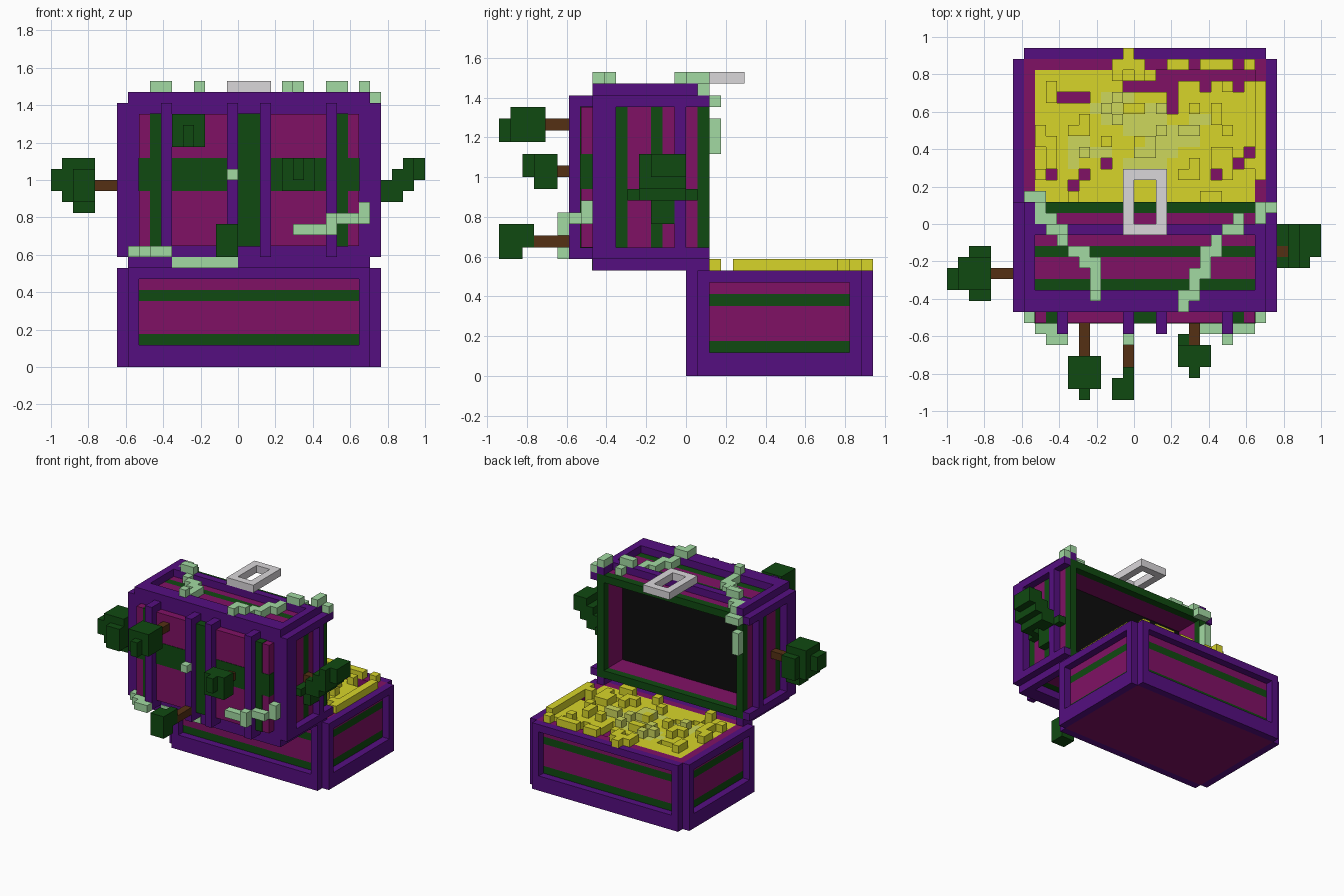
import bpy, bmesh, random
from mathutils import Matrix, Vector

if "Cube" in bpy.data.objects:
    bpy.data.objects.remove(bpy.data.objects["Cube"])

V = 1 / 17  # size of one block
random.seed(4)


def material(name, r, g, b):
    col = (r, g, b, 1)
    m = bpy.data.materials.new(name)
    m.use_nodes = True
    m.diffuse_color = col
    bsdf = m.node_tree.nodes["Principled BSDF"]
    bsdf.inputs["Base Color"].default_value = col
    bsdf.inputs["Specular IOR Level"].default_value = 0
    return m


# Linear colours
PURPLE = material("purple", 0.09, 0.0045, 0.216)
MAGENTA = material("magenta", 0.216, 0.0055, 0.13)
GREEN = material("dark green", 0.005, 0.067, 0.0055)
MINT = material("mint", 0.365, 0.70, 0.365)
GOLD = material("gold", 0.68, 0.66, 0.023)
PALE = material("pale gold", 0.61, 0.68, 0.107)
SILVER = material("silver", 0.70, 0.68, 0.70)
BROWN = material("brown", 0.09, 0.03, 0.007)
BLACK = material("black", 0.004, 0.004, 0.004)


def part(name, mat, boxes):
    """One object made of boxes (x0, x1, y0, y1, z0, z1) in block units."""
    bm = bmesh.new()
    for x0, x1, y0, y1, z0, z1 in boxes:
        mid = Vector((x0 + x1, y0 + y1, z0 + z1)) * V / 2
        size = Vector((x1 - x0, y1 - y0, z1 - z0)) * V
        bmesh.ops.create_cube(bm, size=1, matrix=Matrix.Translation(mid) @ Matrix.Diagonal(size.to_4d()))
    me = bpy.data.meshes.new(name)
    bm.to_mesh(me)
    bm.free()
    me.materials.append(mat)
    ob = bpy.data.objects.new(name, me)
    bpy.context.collection.objects.link(ob)


def mirror(boxes):
    """Add the copies mirrored across the chest middle, x = 1."""
    return boxes + [(2 - b[1], 2 - b[0], *b[2:]) for b in boxes]


def lid_ring(y0, y1):
    """Four walls of the hollow lid."""
    return mirror([(-10, -9, y0, y1, 10, 24)]) + [(-9, 11, y0, y1, z, z + 1) for z in (10, 23)]


def outer_ring(y0, y1):
    """Frame band wrapped around the outside of the lid."""
    return mirror([(-11, -10, y0, y1, 10, 24)]) + [(-10, 12, y0, y1, z, z + 1) for z in (9, 24)]


def in_runs(x, runs):
    return any(a <= x < b for a, b in runs)


# Base: striped body with low walls around the treasure
part("base_body", MAGENTA, [(-10, 12, 1, 15, 0, 2), (-10, 12, 1, 15, 3, 6),
                            (-9, 11, 1, 2, 7, 9), (-9, 11, 14, 15, 7, 9)] + mirror([(-10, -9, 1, 15, 7, 9)]))
part("treasure_floor", MAGENTA, [(-9, 11, 2, 14, 7, 8)])
part("base_stripes", GREEN, [(-10, 12, 1, 15, a, a + 1) for a in (2, 6)])

# Base: raised frame
frame = []
for y in (0, 15):
    frame += [(-10, 12, y, y + 1, 0, 2), (-10, 12, y, y + 1, 8, 9)]
    frame += mirror([(-10, -9, y, y + 1, 2, 8)])
frame += mirror([(-11, -10, 1, 15, 0, 2), (-11, -10, 1, 15, 8, 9),
                 (-11, -10, 1, 2, 2, 8), (-11, -10, 14, 15, 2, 8)])
part("base_frame", PURPLE, frame)

# Lid: hollow striped shell, open toward the back
part("lid_front_edge", PURPLE, lid_ring(-8, -6))
part("lid_shell", MAGENTA, lid_ring(-5, -3) + lid_ring(-2, 1))
part("lid_stripes", GREEN, lid_ring(-6, -5) + lid_ring(-3, -2))
part("lid_rim", GREEN, lid_ring(1, 2))
part("lid_inner_wall", BLACK, [(-9, 11, -3, -2, 11, 23)])

# Lid: frame bands and corner rails
rails = []
for z in (9, 24):
    rails += mirror([(-10, -9, -6, 2, z, z + 1)])
for z in (10, 23):
    rails += mirror([(-11, -10, -6, 2, z, z + 1)])
part("lid_frame", PURPLE, outer_ring(-8, -6) + outer_ring(-1, 0) + rails)

# Lid: bulging front panel with crossing bands and straps
part("lid_panel", MAGENTA, [(-9, 11, -9, -7, 11, 23)])
e = 0.06
part("lid_panel_bands", GREEN, [(a, b, -9 - e, -8, 11 - e, 23 + e) for a, b in ((-8, -7), (0, 2), (9, 10))]
     + [(-9 - e, 11 + e, -9 - e, -8, 16, 19)])
straps = []
for x in (-7, -1, 2, 8):
    straps += [(x, x + 1, -10, -9, 10, 24), (x, x + 1, -9, -8, 10, 11), (x, x + 1, -9, -8, 23, 24)]
part("lid_straps", PURPLE, straps)

# Handle ring on the lid
part("handle_ring", SILVER, [(-1, 0, -1, 5, 25, 26), (2, 3, -1, 5, 25, 26),
                             (0, 2, -1, 0, 25, 26), (0, 2, 4, 5, 25, 26)])

# Treasure: heaped columns of mixed height, with gaps and pale patches per row
gaps = {14: [(-9, -2), (1, 3), (5, 6), (9, 10), (11, 12)], 13: [(2, 12)],
        12: [(-1, 4), (6, 7), (9, 10)], 11: [(-7, -4), (3, 4)], 10: [(3, 4)],
        6: [(10, 11)], 5: [(-3, -2), (9, 10)], 4: [(-8, -7), (-5, -4), (7, 8)],
        3: [(-6, -5), (11, 12)], 2: [(11, 12)]}
patches = {11: [(-3, 0)], 10: [(-4, -1), (1, 3)], 9: [(-3, 3), (5, 7)], 8: [(-1, 6)],
           7: [(-6, -4), (1, 6)], 6: [(-6, -2), (0, 4)], 5: [(-6, -5), (-1, 3)]}
gold, pale = [(-1, 0, 15, 16, 9, 10)], []
for y in range(2, 15):
    for x in range(-9, 12):
        if in_runs(x, gaps.get(y, [])):
            continue
        on_wall = y == 14 or x == 11
        top = 10 if on_wall else random.choice((9, 9, 10))
        if y == 3:
            top = 9.1 if on_wall else 9
        heap = pale if in_runs(x, patches.get(y, [])) else gold
        heap.append((x, x + 1, y, y + 1, 9 if on_wall else 8, top))
part("treasure", GOLD, gold)
part("treasure_pale", PALE, pale)

# Vines across the top of the lid: (x0, x1, y0, y1), one block higher on the frame
top_runs = [(-9, -8, 1, 2), (-9, -7, 0, 1), (-8, -6, -1, 0), (-7, -6, -2, -1), (-6, -4, -3, -2),
            (-5, -3, -4, -3), (-4, -3, -6, -4), (-4, -3, -7, -6),
            (9, 10, 0, 1), (8, 10, -1, 0), (7, 8, -2, -1), (6, 8, -3, -2), (6, 7, -4, -3),
            (5, 7, -5, -4), (5, 6, -6, -5), (4, 6, -7, -6), (4, 5, -8, -7)]
vine = []
for x0, x1, y0, y1 in top_runs:
    z = 25 if y0 == -1 or y0 <= -7 else 24
    vine.append((x0, x1, y0, y1, z, z + 1))
vine += [(11, 12, 0, 2, 25, 26), (12, 13, 1, 2, 24, 25),
         (-10, -8, 2, 3, 23, 24), (-10, -9, 2, 3, 19, 22)]
part("top_vines", MINT, vine)

# Vines across the front, stepping over the straps
vine = [(-6, 0, -8.05, -7, 9, 10), (-1, 0, -11, -10, 17, 18)]
for x0, x1, z in ((-10, -6, 10), (5, 9, 12), (8, 12, 13), (11, 12, 14)):
    for x in range(x0, x1):
        y = -11 if x in (-7, 8) else (-9 if x < -9 or x > 10 else -10)
        vine.append((x, x + 1, y, y + 1, z, z + 1))
vine += [(-8, -7, -11, -10, 10, 11)]
part("front_vines", MINT, vine)

# Small bushes on stems
part("right_stem", BROWN, [(-13, -10, -5, -4, 16, 17)])
part("right_bush", GREEN, [(-17, -15, -6, -4, 16, 18), (-16, -13, -6, -3, 15, 19),
                           (-15, -13, -7, -2, 15, 18), (-15, -13, -5, -3, 14, 19)])
part("left_stem", BROWN, [(12, 15, -3, -2, 16, 17)])
part("left_bush", GREEN, [(13, 14, -4, -3, 15, 17), (13, 14, -2, 0, 15, 17), (14, 15, -4, 0, 15, 18),
                          (15, 16, -4, 0, 16, 19), (16, 17, -3, 0, 17, 19),
                          (12, 13, -5, 1, 15, 16), (12, 13, -3, -1, 13, 15)])
part("upper_stem", BROWN, [(-5, -4, -12, -9, 21, 22)])
part("upper_bush", GREEN, [(-6, -3, -15, -12, 20, 23), (-5, -4, -16, -15, 20, 22)])
part("middle_stem", BROWN, [(5, 6, -11, -9, 17, 18)])
part("middle_bush", GREEN, [(4, 7, -13, -11, 16, 19), (5, 6, -14, -13, 17, 19), (4, 5, -11, -10, 17, 18)])
part("lower_stem", BROWN, [(-1, 0, -13, -9, 11, 12)])
part("lower_bush", GREEN, [(-2, 0, -16, -14, 10, 13), (-1, 0, -14, -13, 11, 13)])
